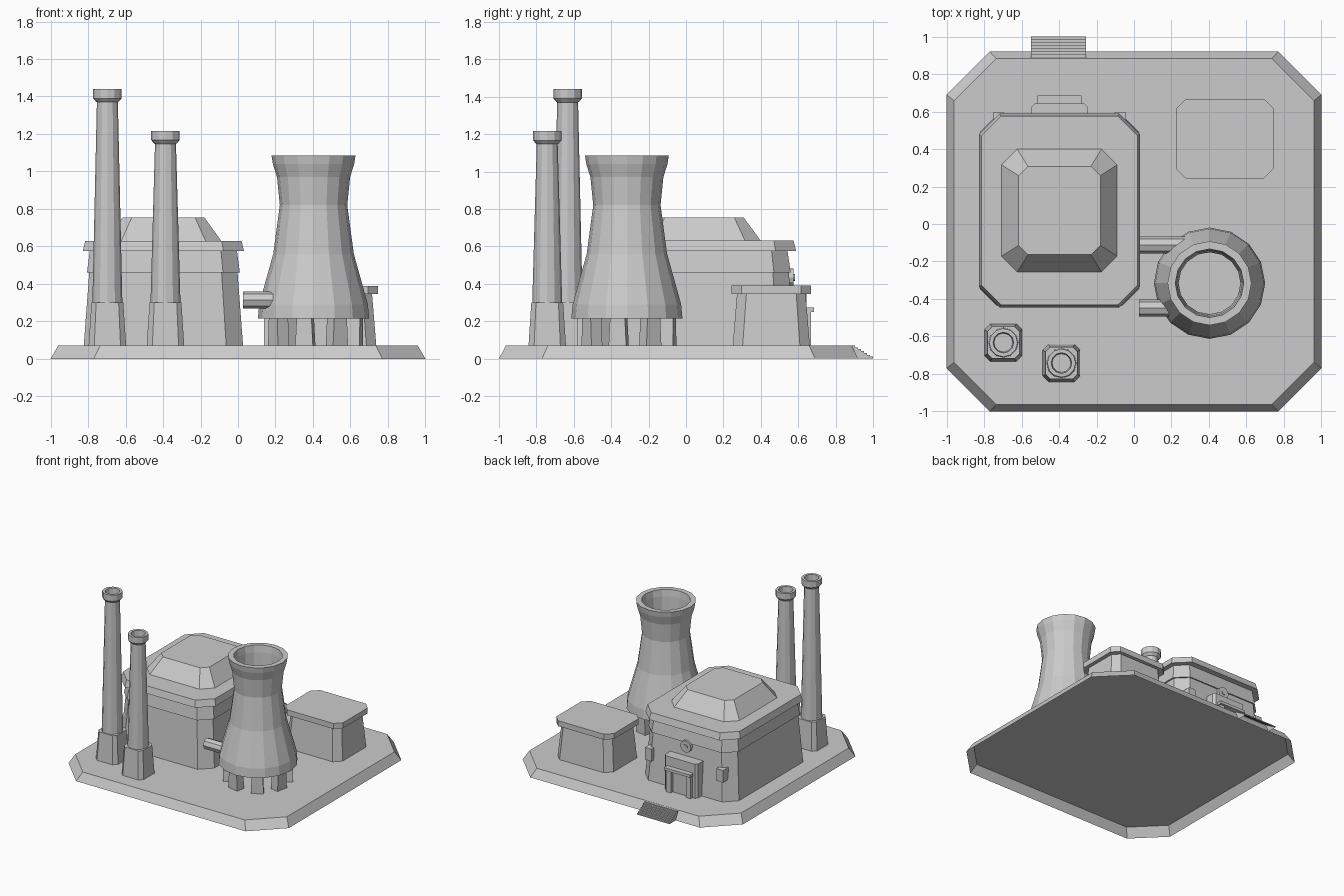
import bpy, bmesh, math
from mathutils import Vector

cube = bpy.data.objects.get("Cube")
if cube:
    bpy.data.objects.remove(cube, do_unlink=True)

grey = bpy.data.materials.new("concrete_grey")
grey.use_nodes = True
grey.diffuse_color = (0.6, 0.6, 0.6, 1)
grey.node_tree.nodes["Principled BSDF"].inputs["Base Color"].default_value = (0.6, 0.6, 0.6, 1)


def oct_ring(cx, cy, hx, hy, c, z):
    """Rectangle with cut corners."""
    pts = [(hx, -hy + c), (hx, hy - c), (hx - c, hy), (c - hx, hy),
           (-hx, hy - c), (-hx, c - hy), (c - hx, -hy), (hx - c, -hy)]
    return [(cx + x, cy + y, z) for x, y in pts]


def round_ring(cx, cy, r, n, z):
    step = math.tau / n
    return [(cx + r * math.cos(i * step), cy + r * math.sin(i * step), z)
            for i in range(n)]


def finish(name, bm):
    bmesh.ops.recalc_face_normals(bm, faces=bm.faces)
    mesh = bpy.data.meshes.new(name)
    bm.to_mesh(mesh)
    bm.free()
    mesh.materials.append(grey)
    bpy.context.collection.objects.link(bpy.data.objects.new(name, mesh))


def loft(name, rings, open_bottom=False):
    """Skin a stack of rings and cap the ends."""
    bm = bmesh.new()
    loops = [[bm.verts.new(p) for p in ring] for ring in rings]
    n = len(loops[0])
    for a, b in zip(loops, loops[1:]):
        for i in range(n):
            j = (i + 1) % n
            bm.faces.new((a[i], a[j], b[j], b[i]))
    if not open_bottom:
        bm.faces.new(loops[0])
    bm.faces.new(loops[-1])
    finish(name, bm)


def block(name, x0, x1, y0, y1, z0, z1):
    corners = [(x0, y0), (x1, y0), (x1, y1), (x0, y1)]
    loft(name, [[(x, y, z) for x, y in corners] for z in (z0, z1)])


GROUND = 0.07

# Ground slab, a hollow tray open underneath
loft("ground_slab", [oct_ring(0, -.04, 1, .96, .23, 0),
                     oct_ring(0, -.04, .96, .923, .225, GROUND)], open_bottom=True)

# Rear steps: folded treads and risers with side cheeks, open underneath
STEPS = 7
profile = [(.92, 0), (.885, GROUND)]
for i in range(STEPS):
    y = .888 + .112 * (i + 1) / STEPS
    profile += [(y, GROUND * (1 - i / STEPS)), (y, GROUND * (1 - (i + 1) / STEPS))]
bm = bmesh.new()
left, right = [[bm.verts.new((x, y, z)) for y, z in profile] for x in (-.255, -.55)]
for i in range(1, len(profile) - 1):
    bm.faces.new((left[i], left[i + 1], right[i + 1], right[i]))
bm.faces.new(left)
bm.faces.new(right)
finish("rear_steps", bm)

# Main hall: battered walls, overhanging upper band, eaves slab and raised roof
HX, HY = -.398, .072
loft("hall_walls", [oct_ring(HX, HY, .425, .507, .09, GROUND),
                    oct_ring(HX, HY, .395, .477, .085, .47)])
loft("hall_band", [oct_ring(HX, HY, .408, .488, .09, .46),
                   oct_ring(HX, HY, .392, .47, .085, .58)])
loft("hall_eaves", [oct_ring(HX, HY, .43, .517, .11, .575),
                    oct_ring(HX, HY, .417, .503, .105, .63)])
loft("hall_roof", [oct_ring(HX, HY, .312, .331, .085, .625),
                   oct_ring(HX, HY, .218, .236, .05, .755)])

# Rear entrance
loft("entrance_body", [oct_ring(HX, .57, .15, .073, .018, z) for z in (GROUND, .35)])
for s in (-1, 1):
    x = HX + s * .09
    block("entrance_post", x - .022, x + .022, .6, .668, GROUND, .25)
    x = HX + s * .325
    block("wall_box", x - .03, x + .03, .5, .595, .24, .34)
block("entrance_canopy", HX - .118, HX + .118, .6, .685, .25, .273)

# Round plate above the entrance, turned to face the rear
for name, r, depth in (("round_plate", .048, .575), ("round_plate_hub", .018, .582)):
    ring = round_ring(0, 0, r, 12, 0)
    loft(name, [[(HX + a, y, .433 + b) for a, b, _ in ring] for y in (.53, depth)])

# Annexe
AX, AY = .485, .456
loft("annexe_walls", [oct_ring(AX, AY, .253, .206, .053, GROUND),
                      oct_ring(AX, AY, .23, .183, .05, .35)])
loft("annexe_roof", [oct_ring(AX, AY, .262, .212, .053, z) for z in (.345, .39)])

# Cooling tower, open at the top with an inner shell
TX, TY = .403, -.316
shell = [(.24, .215), (.297, .215), (.29, .29), (.268, .37), (.215, .56),
         (.18, .82), (.195, .97), (.217, 1.04), (.224, 1.085),
         (.183, 1.085), (.175, 1.03), (.165, .82), (.19, .56), (.24, .30)]
loft("cooling_tower", [round_ring(TX, TY, r, 16, z) for r, z in shell])

# Tapered legs, each under the middle of a tower facet
LEGS = 8
for i in range(LEGS):
    a = math.tau * (i - .25) / LEGS
    out = Vector((math.cos(a), math.sin(a), 0))
    side = Vector((-out.y, out.x, 0))
    rings = []
    for half, z in ((.048, GROUND), (.04, .225)):
        centre = Vector((TX, TY, z)) + out * .225
        rings.append([centre + out * u * .035 + side * v * half
                      for u, v in ((-1, -1), (1, -1), (1, 1), (-1, 1))])
    loft("tower_leg", rings)

# Pipes between hall and tower
for y, end in ((-.112, .30), (-.448, .26)):
    ring = round_ring(0, 0, .045, 8, 0)
    loft("pipe", [[(x, y + a, .313 + b) for a, b, _ in ring] for x in (.028, end)])


# Chimneys: plinth, tapering shaft and hollow flared cap
def chimney(cx, cy, top):
    loft("chimney_plinth", [oct_ring(cx, cy, .1, .1, .03, GROUND),
                            oct_ring(cx, cy, .085, .085, .025, .30)])
    profile = [(.08, .30), (.056, top - .07), (.06, top - .068), (.076, top - .05),
               (.076, top), (.055, top), (.05, top - .08)]
    loft("chimney_shaft", [round_ring(cx, cy, r, 12, z) for r, z in profile])


chimney(-.697, -.633, 1.44)
chimney(-.387, -.742, 1.217)
